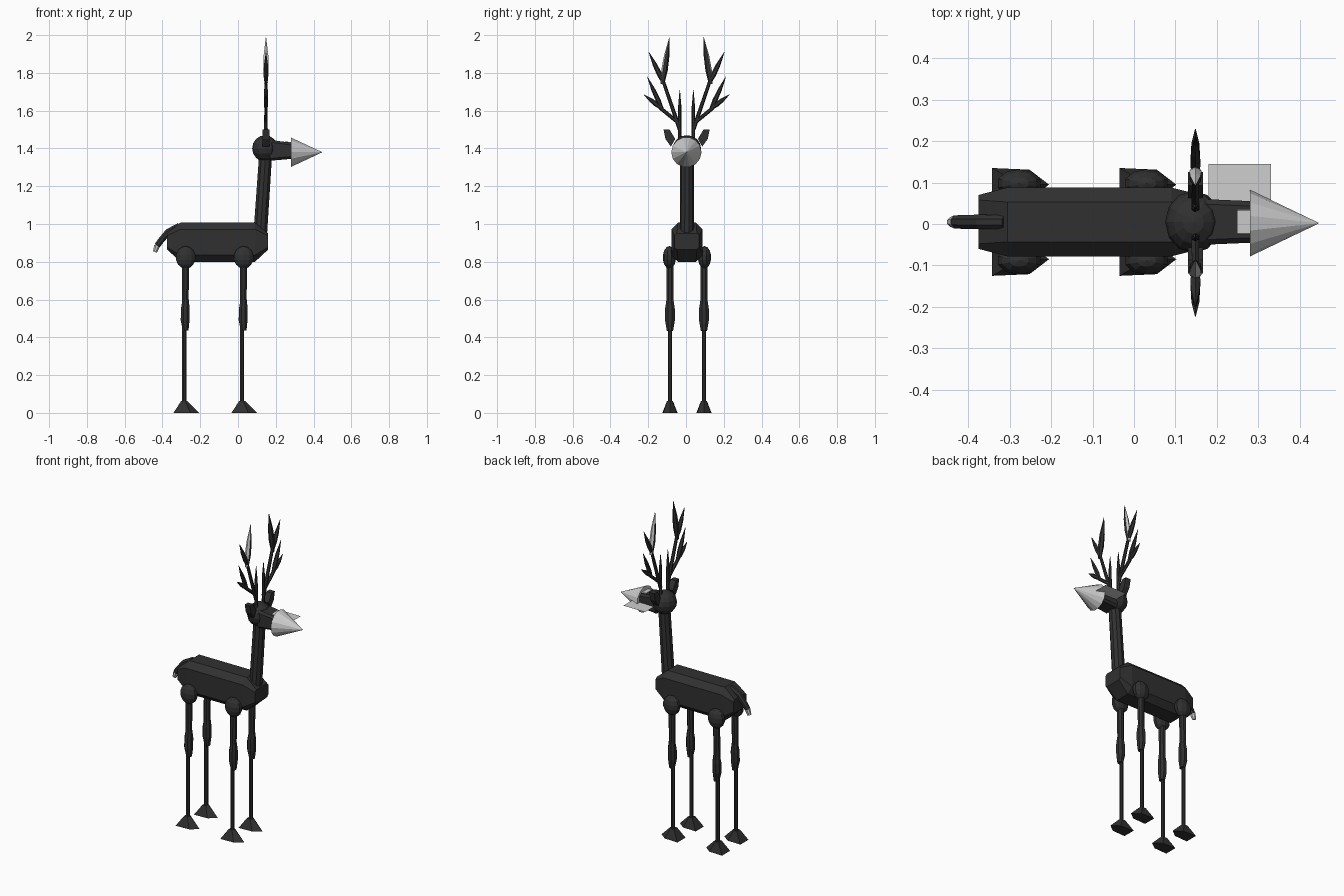
import bpy, bmesh, math
from mathutils import Vector, Matrix

if "Cube" in bpy.data.objects:
    bpy.data.objects.remove(bpy.data.objects["Cube"])

def mat(name, v):
    m = bpy.data.materials.new(name)
    m.diffuse_color = (v, v, v, 1)
    m.use_nodes = True
    m.node_tree.nodes["Principled BSDF"].inputs["Base Color"].default_value = m.diffuse_color
    return m

DARK = mat("charcoal", 0.03)
LIGHT = mat("pale grey", 0.62)
CY = 0.005  # centre line of the animal

def finish(bm, name, *mats):
    bmesh.ops.recalc_face_normals(bm, faces=bm.faces[:])
    me = bpy.data.meshes.new(name)
    bm.to_mesh(me)
    bm.free()
    for m in mats:
        me.materials.append(m)
    ob = bpy.data.objects.new(name, me)
    bpy.context.collection.objects.link(ob)
    return ob

def loft(name, rings, *mats):
    """Skin a list of equal-length point rings and cap both ends."""
    bm = bmesh.new()
    vs = [[bm.verts.new(p) for p in r] for r in rings]
    n = len(vs[0])
    for a, b in zip(vs, vs[1:]):
        for i in range(n):
            j = (i + 1) % n
            bm.faces.new((a[i], a[j], b[j], b[i]))
    bm.faces.new(vs[0])
    bm.faces.new(vs[-1])
    return finish(bm, name, *mats)

def tube(name, pts, radii, sides=8, mats=(DARK,), flat=1.0):
    """Tapered round limb along a path of points; flat scales it in depth."""
    pts = [Vector(p) for p in pts]
    rings = []
    for i, p in enumerate(pts):
        d = (pts[min(i + 1, len(pts) - 1)] - pts[max(i - 1, 0)]).normalized()
        u = Vector((0, 1, 0)) if abs(d.y) < 0.8 else Vector((0, 0, 1))
        s = d.cross(u).normalized()
        t = s.cross(d)
        rings.append([p + radii[i] * (flat * s * math.cos(a) + t * math.sin(a))
                      for a in (math.tau * (k + 0.5) / sides for k in range(sides))])
    return loft(name, rings, *mats)

def ball(name, c, r, u=10, v=7):
    bm = bmesh.new()
    bmesh.ops.create_uvsphere(bm, u_segments=u, v_segments=v, radius=1,
                              matrix=Matrix.Translation(c) @ Matrix.Diagonal((*r, 1)))
    return finish(bm, name, DARK)

def octagon(x, w, lo, hi, c):
    """Chamfered rectangle in the plane of constant x."""
    q = [(w, lo + c), (w, hi - c), (w - c, hi), (-w + c, hi),
         (-w, hi - c), (-w, lo + c), (-w + c, lo), (w - c, lo)]
    return [(x, CY + y, z) for y, z in q]

# body
loft("body", [octagon(-0.375, 0.065, 0.865, 0.95, 0.012), octagon(-0.305, 0.083, 0.80, 1.007, 0.035),
              octagon(0.09, 0.083, 0.80, 1.007, 0.035), octagon(0.16, 0.065, 0.865, 0.95, 0.012)], DARK)

# neck and head
tube("neck", [(0.118, CY, 0.95), (0.147, CY, 1.38)], [0.038, 0.036], 10)
ball("head", (0.143, CY, 1.40), (0.068, 0.075, 0.07), 12, 8)

# snout, pale muzzle cone and strip on the bridge
loft("snout", [octagon(0.17, 0.055, 1.335, 1.445, 0.012), octagon(0.285, 0.05, 1.345, 1.43, 0.012)], DARK)
tube("muzzle", [(0.28, 0.002, 1.38), (0.445, 0.002, 1.38)], [0.08, 0.001], 14, (LIGHT,))
loft("snout_bridge", [octagon(0.25, 0.03, 1.425, 1.437, 0.002), octagon(0.285, 0.03, 1.423, 1.433, 0.002)], LIGHT)

# thin flat plate beside the snout
bm = bmesh.new()
bm.faces.new([bm.verts.new(p) for p in ((0.18, 0, 1.38), (0.33, 0, 1.38), (0.33, 0.145, 1.38), (0.18, 0.145, 1.38))])
finish(bm, "side_plate", LIGHT)

# tail with pale tip
tube("tail", [(-0.31, CY, 0.99), (-0.37, CY, 0.957), (-0.41, CY, 0.91), (-0.428, CY, 0.885)],
     [0.018, 0.019, 0.018, 0.017])
tube("tail_tip", [(-0.428, CY, 0.885), (-0.44, CY, 0.852)], [0.017, 0.012], 8, (LIGHT,))

def tine(name, a, b, r, mats=(DARK,)):
    """Leaf-shaped antler point from a to b."""
    a, b = Vector(a), Vector(b)
    return tube(name, [a, a.lerp(b, 0.3), a.lerp(b, 0.6), b], [r * 0.6, r, r * 0.85, 0.001], 6, mats)

AX = 0.148
for s, side in ((1, "left"), (-1, "right")):
    def P(y, z):
        return (AX, CY * 0.6 + s * y, z)
    # ear
    prof = [(0.06, 1.45), (0.09, 1.50), (0.122, 1.50), (0.112, 1.45), (0.083, 1.41)]
    loft(side + "_ear", [[(AX + dx, CY * 0.6 + s * y, z) for y, z in prof] for dx in (-0.018, 0.018)], DARK)
    # antler: brow spike, two beams and their points
    tube(side + "_brow_spike", [P(0.036, 1.43), P(0.036, 1.62), P(0.036, 1.71)], [0.010, 0.009, 0.001], 6)
    tube(side + "_upper_beam", [P(0.036, 1.50), P(0.125, 1.76)], [0.011, 0.009], 6)
    tube(side + "_lower_beam", [P(0.036, 1.53), P(0.14, 1.615)], [0.010, 0.010], 6)
    tine(side + "_outer_point", P(0.118, 1.74), P(0.20, 1.91), 0.014)
    tine(side + "_low_point", P(0.13, 1.61), P(0.226, 1.685), 0.013)
    tine(side + "_middle_point", P(0.125, 1.60), P(0.208, 1.78), 0.013)
    top = tine(side + "_top_point", P(0.128, 1.74), P(0.09, 1.99), 0.017, (DARK, LIGHT))
    for f in top.data.polygons:  # pale on the outward side
        f.material_index = int(f.normal.y * s > 0.1)

    # legs
    y = CY + s * 0.09
    for x, end in ((0.03, "front"), (-0.277, "rear")):
        n = f"{end}_{side}_"
        ball(n + "hip", (x, y + s * 0.003, 0.823), (0.055, 0.035, 0.06))
        tube(n + "upper_leg", [(x, y, 0.80), (x - 0.003, y, 0.57)], [0.021, 0.019])
        tube(n + "knee", [(x, y, 0.60), (x - 0.002, y, 0.55), (x - 0.003, y, 0.49), (x, y, 0.435)],
             [0.020, 0.028, 0.028, 0.018], 8, (DARK,), 0.9)
        tube(n + "lower_leg", [(x - 0.008, y, 0.46), (x - 0.008, y, 0.04)], [0.012, 0.012])
        # hoof: square heel, pointed toe
        base = [(-0.065, -0.04), (0.025, -0.036), (0.072, 0), (0.025, 0.036), (-0.065, 0.04)]
        loft(n + "hoof", [[(x + px, y + py, 0) for px, py in base],
                          [(x - 0.008 + px * 0.25, y + py * 0.4, 0.062) for px, py in base]], DARK)
